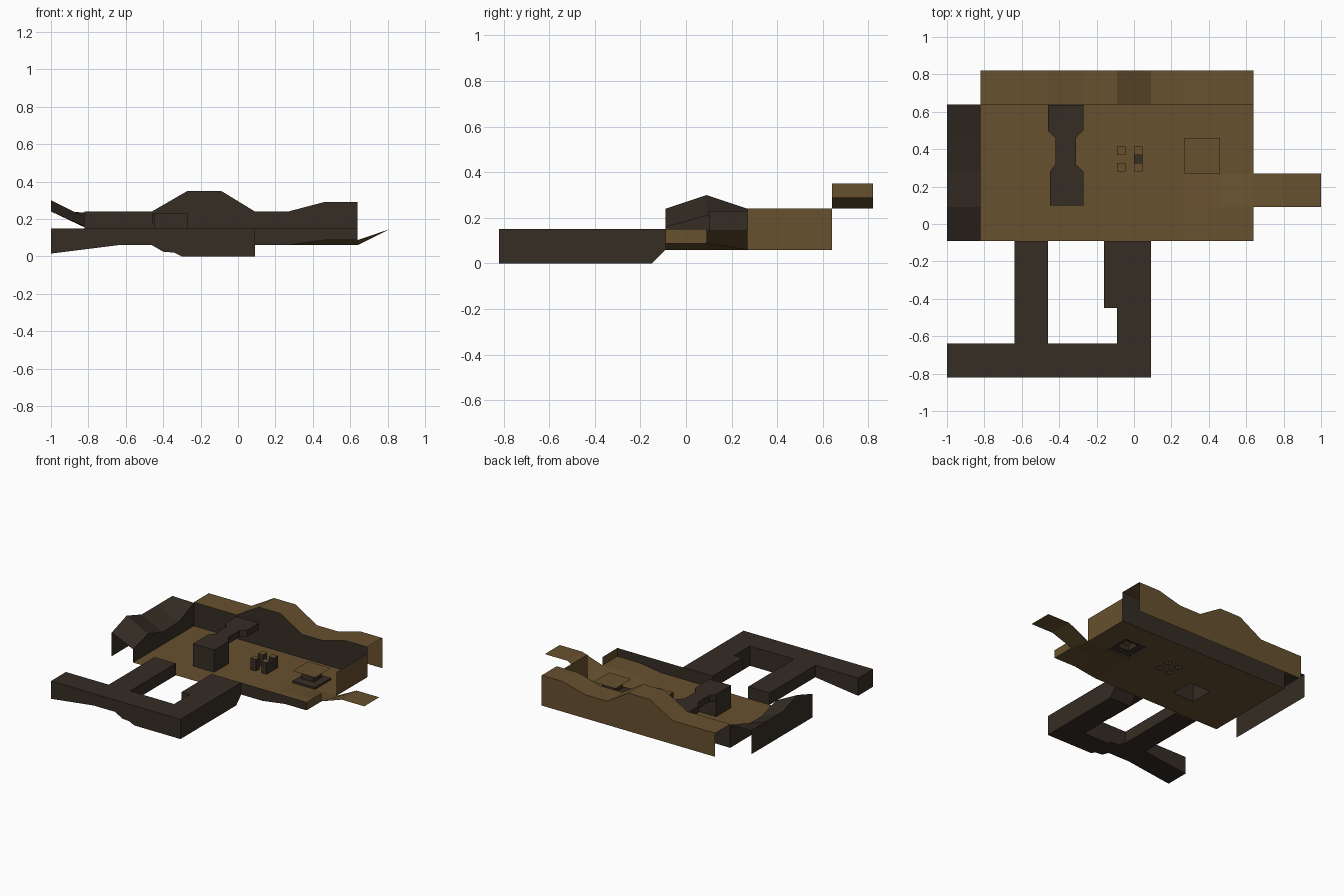
import bpy

if "Cube" in bpy.data.objects:
    bpy.data.objects.remove(bpy.data.objects["Cube"])

def material(name, rgb):
    m = bpy.data.materials.new(name)
    m.diffuse_color = (*rgb, 1)
    m.use_nodes = True
    m.node_tree.nodes["Principled BSDF"].inputs["Base Color"].default_value = m.diffuse_color
    return m

BROWN = material("sandy brown", (0.135, 0.082, 0.028))
DARK = material("dark stone", (0.036, 0.026, 0.018))

def build(name, verts, faces, mat, second=None, rule=None):
    me = bpy.data.meshes.new(name)
    me.from_pydata(verts, [], faces)
    me.materials.append(mat)
    if second:
        me.materials.append(second)
        for p in me.polygons:
            p.material_index = int(rule(p))
    ob = bpy.data.objects.new(name, me)
    bpy.context.collection.objects.link(ob)
    return ob

def sheet(name, us, vs, point, mat, skip=lambda u, v: False):
    """Grid of quads through point(u, v), leaving out skipped cells."""
    n = len(vs)
    verts = [point(u, v) for u in us for v in vs]
    faces = [(i*n+j, (i+1)*n+j, (i+1)*n+j+1, i*n+j+1)
             for i in range(len(us)-1) for j in range(n-1)
             if not skip((us[i]+us[i+1])/2, (vs[j]+vs[j+1])/2)]
    return build(name, verts, faces, mat)

def prism(name, outline, a, b, axis, mat, second=None, rule=None, open_start=False):
    """Extrude a 2D outline along an axis from a to b."""
    place = {'x': lambda p, t: (t, p[0], p[1]),
             'y': lambda p, t: (p[0], t, p[1]),
             'z': lambda p, t: (p[0], p[1], t)}[axis]
    n = len(outline)
    verts = [place(p, t) for t in (a, b) for p in outline]
    faces = [(i, (i+1) % n, n+(i+1) % n, n+i) for i in range(n)]
    faces.append(tuple(range(n, 2*n)))
    if not open_start:
        faces.append(tuple(reversed(range(n))))
    if axis == 'y':
        faces = [tuple(reversed(f)) for f in faces]
    return build(name, verts, faces, mat, second, rule)

def rect(x0, x1, y0, y1):
    return [(x0, y0), (x1, y0), (x1, y1), (x0, y1)]

def lerp(table, t):
    for (a, za), (b, zb) in zip(table, table[1:]):
        if t <= b + 1e-6:
            return za + (zb - za) * (t - a) / (b - a)
    return table[-1][1]

# Floor with a raised front right corner and holes under the props
posts = [(x, y) for x in (-0.09, 0.0) for y in (0.28, 0.37)]
holes = [(-0.45, -0.27, 0.10, 0.28), (0.27, 0.46, 0.27, 0.46)]
holes += [(x, x+0.045, y, y+0.045) for x, y in posts]

def floor_z(x, y):
    fx = lerp([(-1, 0), (0.27, 0), (0.46, 1), (0.64, 1)], x)
    fy = lerp([(-1, 1), (0.09, 1), (0.27, 0), (1, 0)], y)
    return 0.06 + 0.027 * fx * fy

xs = sorted({-0.82, 0.64} | {v for h in holes for v in h[:2]})
ys = sorted({-0.09, 0.09, 0.64} | {v for h in holes for v in h[2:]})
sheet("arena_floor", xs, ys, lambda x, y: (x, y, floor_z(x, y)), BROWN,
      lambda x, y: any(h[0] < x < h[1] and h[2] < y < h[3] for h in holes))

# Back ledge: wavy top, dark inner wall, brown outer skirt
ridge = [(-0.82, 0.24), (-0.46, 0.24), (-0.27, 0.35), (-0.09, 0.35),
         (0.09, 0.24), (0.27, 0.24), (0.46, 0.29), (0.64, 0.29)]
rx = [p[0] for p in ridge]
sheet("back_ledge_top", rx, [0.64, 0.82], lambda x, y: (x, y, lerp(ridge, x)), BROWN)
sheet("back_wall", rx, [0, 1],
      lambda x, v: (x, 0.64, 0.06 + v * (lerp(ridge, x) - 0.06)), DARK)
sheet("back_skirt", rx, [1, 0],
      lambda x, v: (x, 0.82, 0.06 + v * (lerp(ridge, x) - 0.06)), BROWN)

# Left ledge: sloping top, inner wall and outer skirt
outer = [(-0.09, 0.24), (0.09, 0.30), (0.27, 0.24), (0.46, 0.24), (0.64, 0.24)]
inner = [(-0.09, 0.16), (0.09, 0.21), (0.27, 0.155), (0.46, 0.16), (0.64, 0.235)]
ly = [p[0] for p in outer]
sheet("left_ledge_top", [-1, -0.82], ly,
      lambda x, y: (x, y, lerp(outer if x < -0.9 else inner, y)), DARK)
sheet("left_wall", [0, 1], ly,
      lambda v, y: (-0.82, y, 0.06 + v * (lerp(inner, y) - 0.06)), DARK)
sheet("left_skirt", [0, 1], ly,
      lambda v, y: (-1, y, 0.06 + v * (lerp(outer, y) - 0.06)), DARK)

# Front wall and the two right walls beside the exit
sheet("front_wall", [0.09, 0.27, 0.46, 0.64], [0, 1],
      lambda x, v: (x, -0.09, 0.15 if v else floor_z(x, -0.09)), DARK)
sheet("right_wall_front", [-0.09, 0.09], [0, 1],
      lambda y, v: (0.64, y, 0.15 if v else floor_z(0.64, y)), BROWN)
sheet("right_wall_back", [0.27, 0.64], [0, 1],
      lambda y, v: (0.64, y, 0.24 if v else 0.06), BROWN)

# Exit ramp on the right
sheet("exit_ramp", [0.64, 0.81, 1.0], [0.09, 0.27],
      lambda x, y: (x, y, floor_z(x, y) if x < 0.7 else 0.145), BROWN)

# Corridors at the front
prism("front_corridor",
      [(-1, 0.015), (-0.64, 0.06), (-0.46, 0.06), (-0.40, 0.025), (-0.34, 0.02),
       (-0.30, 0), (0.09, 0), (0.09, 0.15), (-1, 0.15)], -0.82, -0.64, 'y', DARK)
prism("left_corridor", rect(-0.64, -0.46, -0.64, -0.09), 0.06, 0.15, 'z', DARK)
prism("right_corridor",
      [(-0.64, 0), (-0.15, 0), (-0.09, 0.06), (-0.09, 0.15), (-0.64, 0.15)],
      -0.09, 0.09, 'x', DARK)
prism("corridor_alcove", rect(-0.16, -0.09, -0.45, -0.09), 0.06, 0.15, 'z', DARK)

# Pillar and the footbridge from it to the back wall
prism("bridge_pillar", rect(-0.45, -0.27, 0.10, 0.28), 0.06, 0.23, 'z', DARK, open_start=True)
prism("footbridge",
      [(-0.45, 0.28), (-0.27, 0.28), (-0.31, 0.32), (-0.31, 0.46), (-0.27, 0.50),
       (-0.27, 0.635), (-0.46, 0.635), (-0.46, 0.50), (-0.42, 0.46), (-0.42, 0.32)],
      0.18, 0.23, 'z', DARK)

# Cluster of small posts: brown tops, dark sides
for x, y in posts:
    prism("small_post", rect(x, x+0.045, y, y+0.045), 0.06, 0.15, 'z', DARK, BROWN,
          lambda p: p.normal.z > 0.5, open_start=True)
prism("middle_post", rect(0.0, 0.045, 0.325, 0.37), 0.06, 0.13, 'z', DARK)

# Table: waisted dark stem under a flat brown top
rings = [(0.095, 0.06), (0.095, 0.075), (0.05, 0.085), (0.05, 0.125), (0.095, 0.15)]
corners = [(-1, -1), (1, -1), (1, 1), (-1, 1)]
tv = [(0.365 + cx*r, 0.365 + cy*r, z) for r, z in rings for cx, cy in corners]
tf = [(4*k+i, 4*k+(i+1) % 4, 4*k+4+(i+1) % 4, 4*k+4+i)
      for k in range(len(rings)-1) for i in range(4)]
tf.append(tuple(range(len(tv)-4, len(tv))))
build("table", tv, tf, DARK, BROWN, lambda p: p.normal.z > 0.99 and p.center.z > 0.14)
